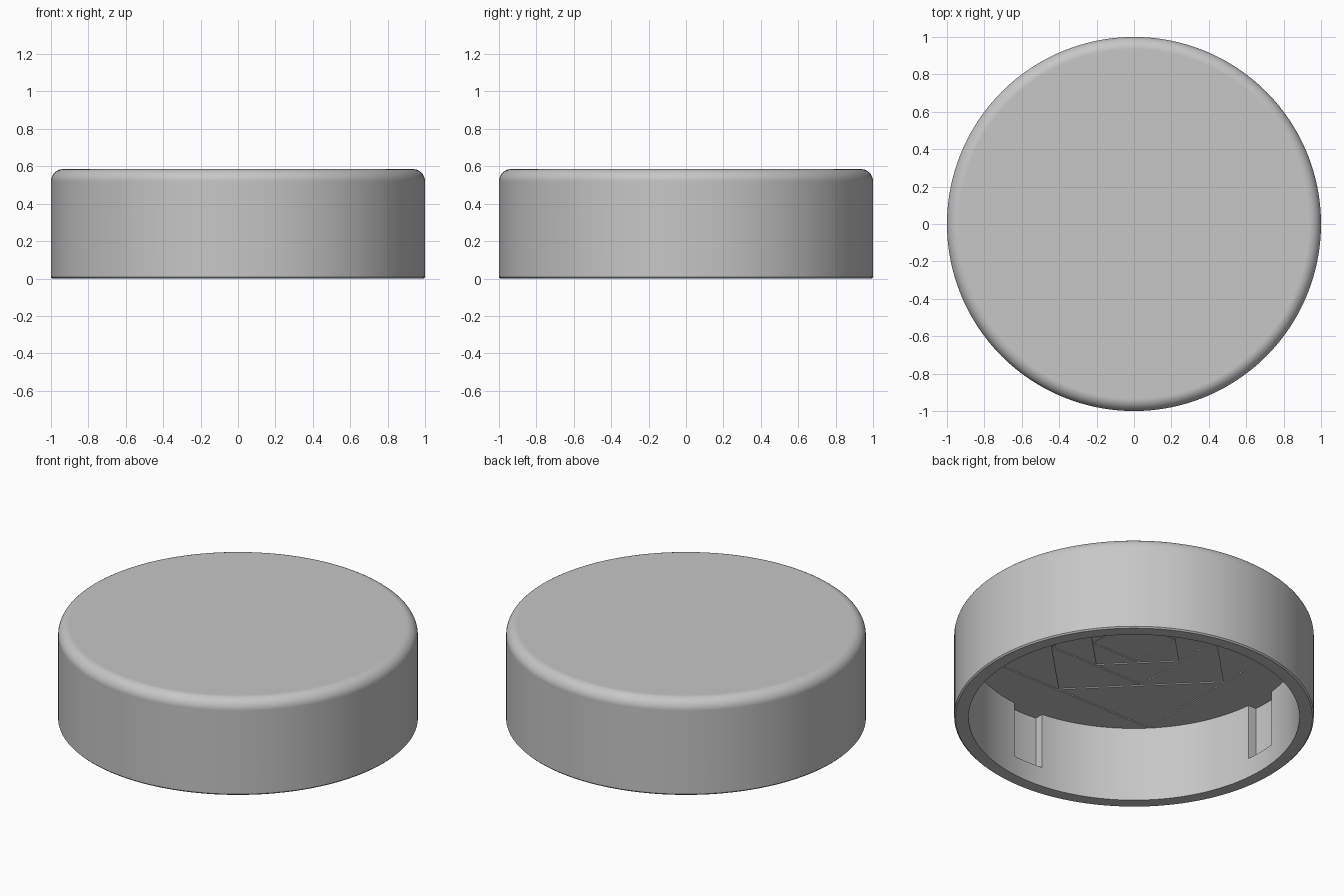
import bpy, bmesh
from math import sin, cos, pi, radians, sqrt

old = bpy.data.objects.get("Cube")
if old:
    bpy.data.objects.remove(old, do_unlink=True)

SEGMENTS = 128
OUTER, INNER = 1.0, 0.92
HEIGHT, CEILING = 0.585, 0.46
FILLET, CHAMFER = 0.065, 0.008

grey = bpy.data.materials.new("plain grey")
grey.use_nodes = True
colour = (0.57, 0.57, 0.57, 1)
grey.diffuse_color = colour
grey.node_tree.nodes["Principled BSDF"].inputs["Base Color"].default_value = colour


def make_object(name, bm):
    bmesh.ops.recalc_face_normals(bm, faces=bm.faces)
    mesh = bpy.data.meshes.new(name)
    bm.to_mesh(mesh)
    bm.free()
    mesh.materials.append(grey)
    obj = bpy.data.objects.new(name, mesh)
    bpy.context.collection.objects.link(obj)
    return obj


def lathe(name, profile):
    """Spin a profile of (radius, z) points and close both ends with discs."""
    bm = bmesh.new()
    rings = []
    for r, z in profile:
        angles = [2 * pi * i / SEGMENTS for i in range(SEGMENTS)]
        rings.append([bm.verts.new((r * cos(a), r * sin(a), z)) for a in angles])
    for low, high in zip(rings, rings[1:]):
        for i in range(SEGMENTS):
            j = (i + 1) % SEGMENTS
            bm.faces.new((low[i], low[j], high[j], high[i]))
    bm.faces.new(rings[0])
    bm.faces.new(rings[-1])
    return make_object(name, bm)


def prism(name, outline, z0, z1):
    """Extrude a flat outline between two heights."""
    bm = bmesh.new()
    low = [bm.verts.new((x, y, z0)) for x, y in outline]
    high = [bm.verts.new((x, y, z1)) for x, y in outline]
    bm.faces.new(low)
    bm.faces.new(high)
    for i in range(len(outline)):
        j = (i + 1) % len(outline)
        bm.faces.new((low[i], low[j], high[j], high[i]))
    return make_object(name, bm)


def polar(r, degrees):
    return r * cos(radians(degrees)), r * sin(radians(degrees))


# Cap shell: up the inside wall from the ceiling disc, round the rim, over the top
profile = [(INNER, CEILING), (INNER, 0), (OUTER - CHAMFER, 0), (OUTER, CHAMFER)]
for i in range(11):
    a = pi / 2 * i / 10
    profile.append((OUTER - FILLET + FILLET * cos(a), HEIGHT - FILLET + FILLET * sin(a)))
cap = lathe("cap", profile)

cutters = []

# Nested squares, each turned by 45 degrees and sunk a little deeper in the ceiling
for level in range(5):
    radius = (INNER - 0.002) / sqrt(2) ** level
    corners = [polar(radius, 45 * (level + 1) + 90 * k) for k in range(4)]
    depth = 0.0065 * (level + 1)
    cutters.append(prism("ceiling_square_cutter", corners, CEILING - 0.06, CEILING + depth))

# Four clip slots in the inside wall
for k in range(4):
    outline = [polar(0.973, 90 * k + t) for t in (-5.9, -3, 0, 3, 5.9)]
    outline += [polar(0.85, 90 * k + t) for t in (6.76, -6.76)]
    cutters.append(prism("slot_cutter", outline, 0.12, CEILING))

for cutter in cutters:
    cutter.hide_render = True
    cut = cap.modifiers.new("cut", 'BOOLEAN')
    cut.operation = 'DIFFERENCE'
    cut.solver = 'EXACT'
    cut.object = cutter

# Bake the cuts and drop the cutters
bpy.context.view_layer.update()
graph = bpy.context.evaluated_depsgraph_get()
result = bpy.data.meshes.new_from_object(cap.evaluated_get(graph))
cap.modifiers.clear()
cap.data = result
for cutter in cutters:
    bpy.data.objects.remove(cutter, do_unlink=True)

# Smooth walls with crisp edges and a flat top
bpy.ops.object.select_all(action='DESELECT')
cap.select_set(True)
bpy.context.view_layer.objects.active = cap
bpy.ops.object.shade_smooth_by_angle(angle=radians(30))
weighted = cap.modifiers.new("flat_top_shading", 'WEIGHTED_NORMAL')
weighted.keep_sharp = True
